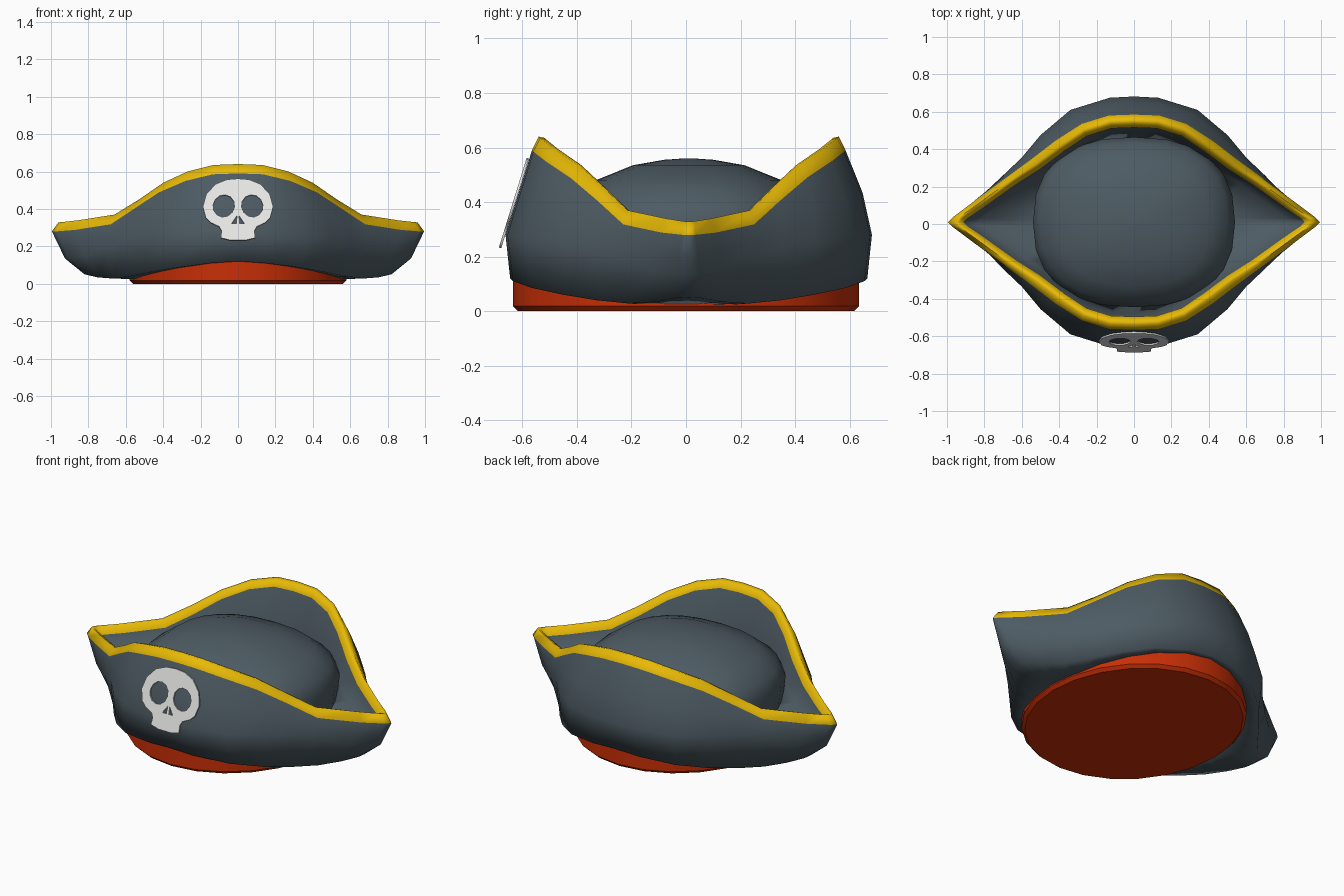
import bpy, bmesh, math
from mathutils import Vector

if "Cube" in bpy.data.objects:
    bpy.data.objects.remove(bpy.data.objects["Cube"])


def material(name, rgb):
    m = bpy.data.materials.new(name)
    m.diffuse_color = (*rgb, 1)
    m.use_nodes = True
    m.node_tree.nodes["Principled BSDF"].inputs["Base Color"].default_value = m.diffuse_color
    return m


SLATE = material("slate_felt", (0.075, 0.105, 0.125))
GOLD = material("gold_trim", (0.82, 0.50, 0.002))
RED = material("red_lining", (0.58, 0.028, 0.002))
BONE = material("bone_white", (0.80, 0.80, 0.79))
SHIFT = 0.01  # the hat body sits slightly behind the emblem


def skin(name, rings, mats, cap=False, loop=False, angle=40):
    """Bridge equal-length rings of points; returns the object."""
    bm = bmesh.new()
    vs = [[bm.verts.new(p) for p in r] for r in rings]
    n = len(vs[0])
    for i in range(len(vs) if loop else len(vs) - 1):
        a, b = vs[i], vs[(i + 1) % len(vs)]
        for j in range(n):
            k = (j + 1) % n
            f = bm.faces.new((a[j], a[k], b[k], b[j]))
            f.material_index = 1 if len(mats) > 1 and i in (4, 5, 6) else 0
    if cap:
        bm.faces.new(vs[0][::-1])
        bm.faces.new(vs[-1])
    bmesh.ops.recalc_face_normals(bm, faces=bm.faces)
    me = bpy.data.meshes.new(name)
    bm.to_mesh(me)
    bm.free()
    ob = bpy.data.objects.new(name, me)
    bpy.context.collection.objects.link(ob)
    for m in mats:
        me.materials.append(m)
    bpy.ops.object.select_all(action='DESELECT')
    bpy.context.view_layer.objects.active = ob
    ob.select_set(True)
    bpy.ops.object.shade_smooth_by_angle(angle=math.radians(angle))
    return ob


# Brim: one quarter, nine columns from the middle of the front to the side tip
top = [(0, .55, .64), (.13, .545, .635), (.27, .50, .60), (.40, .41, .54), (.53, .31, .45),
       (.66, .225, .37), (.85, .085, .34), (.94, .022, .33), (.96, 0, .328)]
trim = [(0, .575, .59), (.135, .57, .585), (.28, .525, .55), (.42, .435, .49), (.55, .335, .405),
        (.68, .24, .318), (.87, .10, .288), (.97, .025, .28), (.995, 0, .28)]
bulge = [(0, .672, .28), (.13, .665, .28), (.34, .60, .27), (.50, .465, .26), (.60, .345, .24),
         (.70, .25, .20), (.82, .125, .15), (.905, .04, .137), (.925, 0, .135)]
low = [(0, .655, .12), (.15, .645, .11), (.34, .575, .085), (.48, .46, .06), (.58, .34, .04),
       (.67, .22, .028), (.75, .12, .034), (.81, .045, .048), (.82, 0, .05)]


def column(k, back):
    t, g, m, l = (Vector(r[k]) for r in (top, trim, bulge, low))
    # the underside runs to the head band in the direction of the lower edge
    a = math.atan2(l.x / .57, l.y / .625)
    s, c = math.sin(a), math.cos(a)
    base = Vector((.57 * s, .625 * c, min(l.z, .025) if k > 4 else l.z))
    upper = (m + g) / 2
    if back:
        upper.y += .014 * c
    return [base, l, m, upper, g, t,
            Vector((t.x * .975, t.y * .96, t.z - .005)),
            Vector((t.x * .95, t.y * .92, t.z - .04)),
            Vector((t.x * .87, t.y * .89, t.z * .6)),
            Vector((.50 * s, .44 * c, .18))]


order = [(k, 1, -1) for k in range(8)] + [(k, 1, 1) for k in range(8, 0, -1)]
order += [(k, -1, 1) for k in range(8)] + [(k, -1, -1) for k in range(8, 0, -1)]
cols = [[(p.x * sx, p.y * sy + SHIFT, p.z) for p in column(k, sy > 0)] for k, sx, sy in order]
skin("folded_brim", list(zip(*cols)), [SLATE, GOLD], loop=True, angle=85)


# Elliptical rings for the crown and the head band
def oval(rx, ry, z, n=24, power=2.0, dy=0.0):
    pts = []
    for i in range(n):
        a = 2 * math.pi * i / n
        c, s = math.cos(a), math.sin(a)
        e = 2 / power
        pts.append((rx * math.copysign(abs(c) ** e, c), ry * math.copysign(abs(s) ** e, s) + dy, z))
    return pts


crown = [(.96, .14), (1, .33), (.93, .41), (.75, .48), (.45, .535), (.2, .555), (.04, .56)]
skin("crown_dome", [oval(.54 * s, .455 * s, z, power=2.4, dy=SHIFT) for s, z in crown],
     [SLATE], cap=True, angle=60)
skin("head_band", [oval(.562, .617, 0), oval(.58, .635, .018), oval(.58, .635, .13)],
     [RED], cap=True)

# Skull plate: flat outline with eye and nose holes
half = [(0, .316), (.06, .311), (.12, .288), (.17, .235), (.188, .172), (.172, .115),
        (.145, .09), (.10, .07), (.088, .048), (.092, .012), (.04, 0)]
outline = half + [(-x, y) for x, y in half[:0:-1]]
loops = [outline]
for s in (1, -1):
    eye = []
    for i in range(12):
        a = i * math.pi / 6
        u, v = .057 * math.cos(a), .057 * math.sin(a)
        eye.append((s * (.076 + u - .15 * v), .176 + v + .1 * u))
    loops += [eye, [(s * .006, .125), (s * .034, .086), (s * .008, .086)]]
cu = bpy.data.curves.new("skull_plate", 'CURVE')
cu.dimensions = '2D'
cu.fill_mode = 'BOTH'
cu.extrude = .0045
for pts in loops:
    sp = cu.splines.new('POLY')
    sp.points.add(len(pts) - 1)
    for p, (x, y) in zip(sp.points, pts):
        p.co = (x, y * 1.09, 0, 1)
    sp.use_cyclic_u = True
skull = bpy.data.objects.new("skull_plate", cu)
bpy.context.collection.objects.link(skull)
cu.materials.append(BONE)
skull.location = (0, -.682, .232)
skull.rotation_euler = (math.radians(90 - 17.2), 0, 0)
bpy.ops.object.select_all(action='DESELECT')
bpy.context.view_layer.objects.active = skull
skull.select_set(True)
bpy.ops.object.convert(target='MESH')
